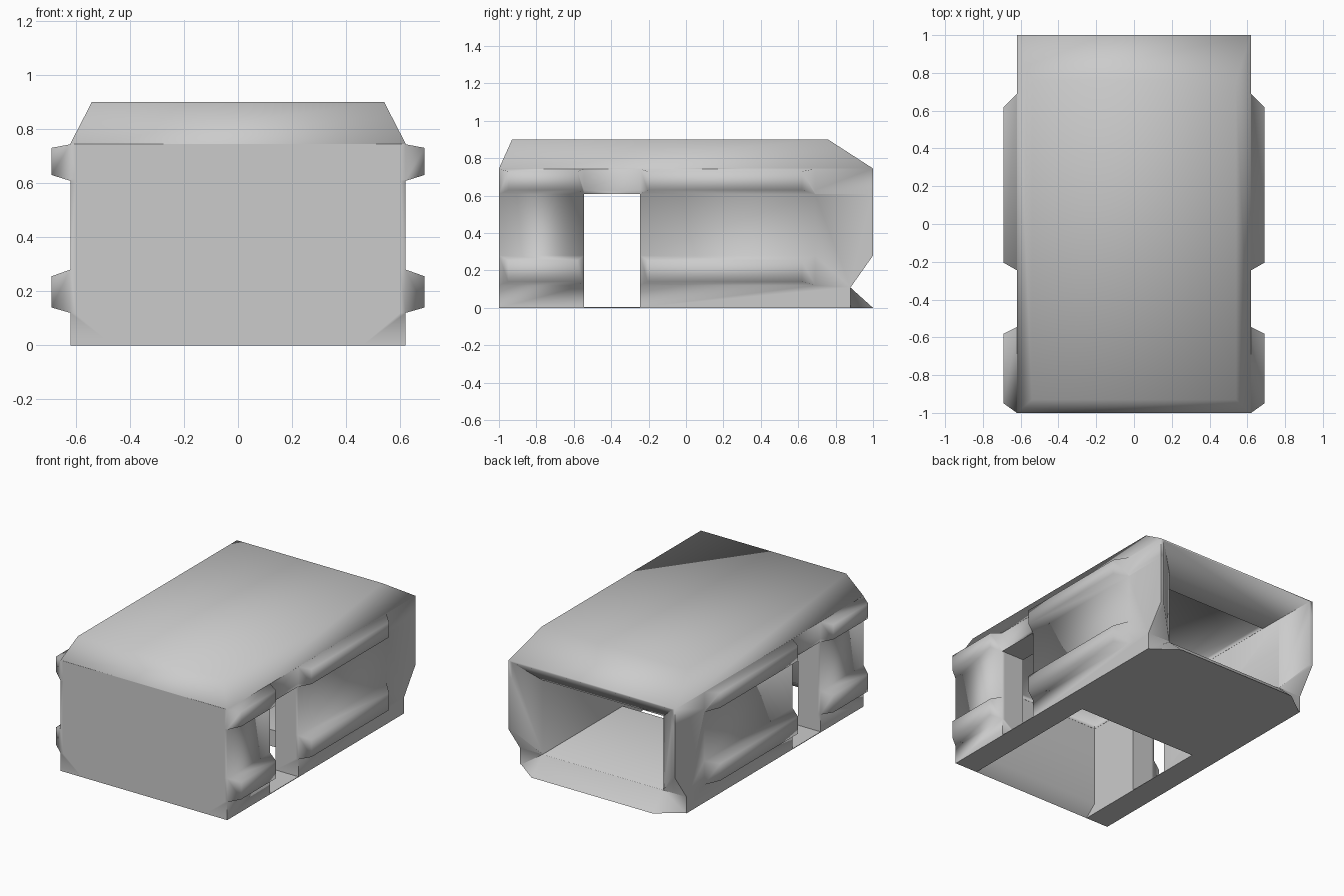
import bpy, bmesh

if "Cube" in bpy.data.objects:
    bpy.data.objects.remove(bpy.data.objects["Cube"])

scene = bpy.context.scene
pieces = bpy.data.collections.new("shell_pieces")
cutters = bpy.data.collections.new("shell_cutters")
for c in (pieces, cutters):
    scene.collection.children.link(c)


def loft(name, loops, coll=pieces):
    """Bridge equal-length point loops and cap both ends."""
    bm = bmesh.new()
    rings = [[bm.verts.new(p) for p in lp] for lp in loops]
    n = len(rings[0])
    for a, b in zip(rings, rings[1:]):
        for i in range(n):
            j = (i + 1) % n
            bm.faces.new((a[i], a[j], b[j], b[i]))
    bm.faces.new(rings[0])
    bm.faces.new(rings[-1])
    bmesh.ops.recalc_face_normals(bm, faces=bm.faces)
    me = bpy.data.meshes.new(name)
    bm.to_mesh(me)
    bm.free()
    ob = bpy.data.objects.new(name, me)
    ob.hide_render = coll is cutters
    coll.objects.link(ob)
    return ob


def rect(x, y0, y1, z):
    return [(-x, y0, z), (x, y0, z), (x, y1, z), (-x, y1, z)]


def frame(x, y, z0, z1):
    return [(-x, y, z0), (x, y, z0), (x, y, z1), (-x, y, z1)]


def slab(name, profile, x0, x1):
    """Extrude a y-z profile along x."""
    return loft(name, [[(x, y, z) for y, z in profile] for x in (x0, x1)])


def box(y0, y1, z0, z1):
    return [(y0, z0), (y1, z0), (y1, z1), (y0, z1)]


def combine(target, coll, operation):
    mod = target.modifiers.new(operation.lower(), "BOOLEAN")
    mod.operation = operation
    mod.operand_type = "COLLECTION"
    mod.collection = coll
    mod.solver = "EXACT"
    bpy.ops.object.modifier_apply(modifier=mod.name)
    for ob in list(coll.objects):
        bpy.data.objects.remove(ob)
    bpy.data.collections.remove(coll)


# Roof with chamfered edges
roof = loft("body_shell", [rect(.62, -1, 1, .61), rect(.62, -1, 1, .745),
                           rect(.54, -.93, .76, .9)], scene.collection)

# Front panel with bevelled inner bottom edge
slab("front_panel", [(-1, 0), (-.92, .07), (-.92, .66), (-1, .66)], -.46, .46)

# Floor slab with sloped rear lip, corners cut
plan = [(-.61, .03), (.61, .03), (.61, .88), (.45, 1), (-.45, 1), (-.61, .88)]
loft("floor", [[(x, y, 0) for x, y in plan],
               [(x, min(y, .88 - (.002 if abs(x) < .5 else 0)), .11) for x, y in plan]])

# Thick side walls either side of the door gap, thin sill, upper and lower rails
rear_wall = [(-.245, 0), (.88, 0), (.88, .11), (1, .28), (1, .63), (-.245, .63)]
rails = [(-1, -.95, -.58, -.545), (-.245, -.205, .62, .69)]
heights = [(.608, .63, .73, .743), (.12, .14, .255, .28)]
for s in (-1, 1):
    slab("front_pillar", box(-1, -.545, 0, .63), s * .45, s * .62)
    slab("rear_wall", rear_wall, s * .45, s * .62)
    slab("door_sill", box(-.56, -.23, 0, .004), s * .45, s * .62)
    for y0, y1, y2, y3 in rails:
        for z0, z1, z2, z3 in heights:
            loft("side_rail", [
                [(s * .6, y, z) for y, z in box(y0, y3, z0, z3)],
                [(s * .62, y, z) for y, z in box(y0, y3, z0, z3)],
                [(s * .69, y, z) for y, z in box(y1, y2, z1, z2)]])

# Ceiling cavity and bevelled rear opening
loft("ceiling_cutter", [rect(.449, -.919, .72, .5), rect(.449, -.919, .72, .64),
                        rect(.4, -.86, .68, .76)], cutters)
loft("rear_bevel_cutter", [frame(.44, .872, .122, .6), frame(.595, 1.0, .004, .735),
                           frame(.595, 1.05, .004, .735)], cutters)

# Merge the pieces into one smooth shell
bpy.context.view_layer.objects.active = roof
roof.select_set(True)
combine(roof, pieces, "UNION")
combine(roof, cutters, "DIFFERENCE")
bpy.ops.object.shade_smooth_by_angle(angle=1.5)
